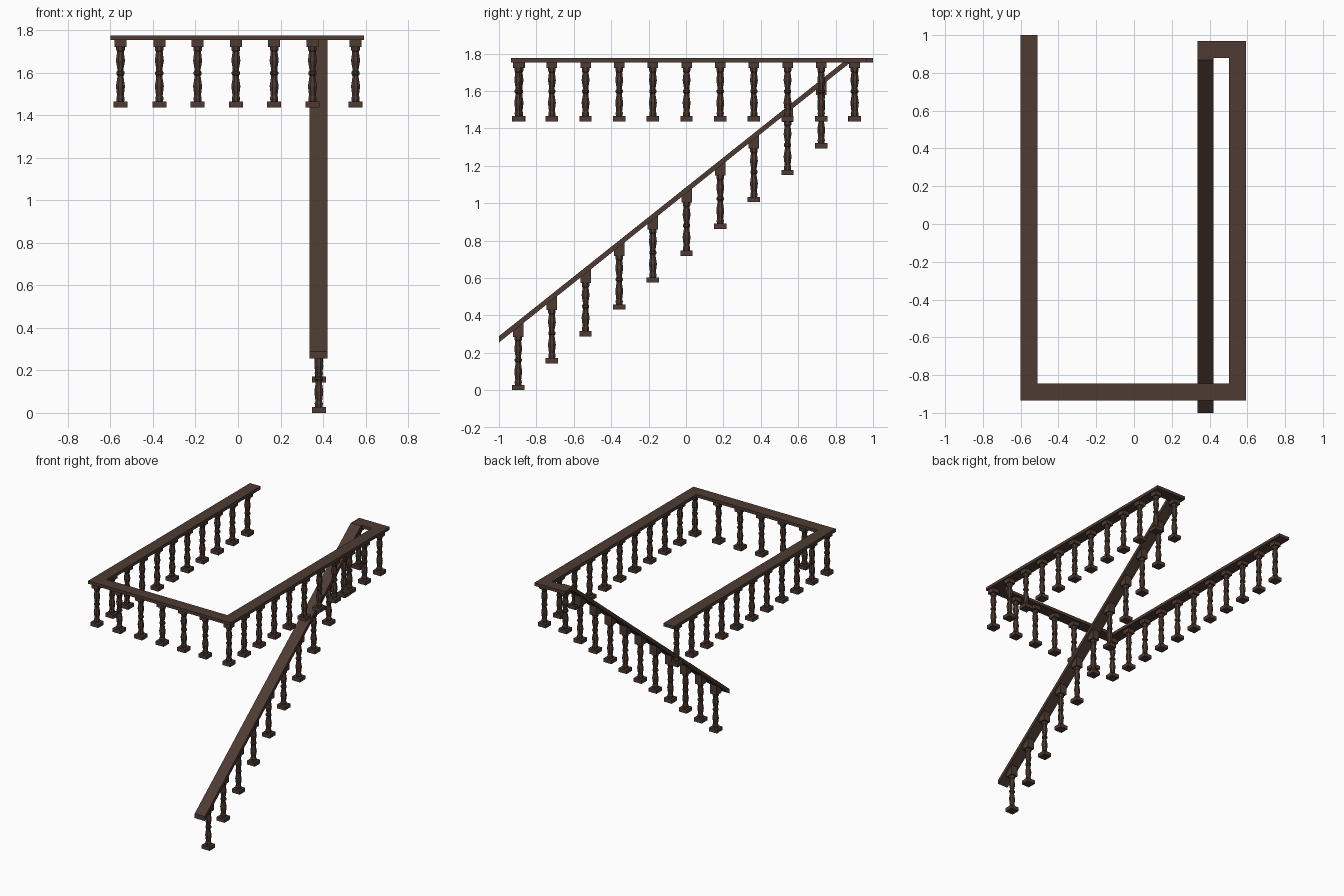
import bpy, bmesh
from math import pi, cos, sin
from mathutils import Vector

if "Cube" in bpy.data.objects:
    bpy.data.objects.remove(bpy.data.objects["Cube"])

wood = bpy.data.materials.new("dark_wood")
wood.diffuse_color = (0.075, 0.045, 0.032, 1)
wood.use_nodes = True
wood.node_tree.nodes["Principled BSDF"].inputs["Base Color"].default_value = wood.diffuse_color


def finish(bm, name):
    bmesh.ops.recalc_face_normals(bm, faces=bm.faces)
    me = bpy.data.meshes.new(name)
    bm.to_mesh(me)
    bm.free()
    me.materials.append(wood)
    ob = bpy.data.objects.new(name, me)
    bpy.context.collection.objects.link(ob)
    return ob


def prism(name, points, offset):
    bm = bmesh.new()
    face = bm.faces.new([bm.verts.new(p) for p in points])
    new = bmesh.ops.extrude_face_region(bm, geom=[face])["geom"]
    bmesh.ops.translate(bm, vec=Vector(offset),
                        verts=[v for v in new if isinstance(v, bmesh.types.BMVert)])
    return finish(bm, name)


def box(bm, half, z0, z1, slope=0.0):
    vs = bmesh.ops.create_cube(bm, size=1)["verts"]
    for v in vs:
        top = v.co.z > 0
        v.co.x *= 2 * half
        v.co.y *= 2 * half
        v.co.z = z1 + slope * v.co.y if top else z0


# turned shaft: (height, radius)
PROFILE = [(0.026, 0.019), (0.045, 0.021), (0.055, 0.017), (0.10, 0.023),
           (0.14, 0.016), (0.15, 0.016), (0.156, 0.021), (0.166, 0.021),
           (0.172, 0.016), (0.182, 0.016), (0.22, 0.023), (0.262, 0.017),
           (0.27, 0.022), (0.285, 0.022)]
SIDES = 8


def baluster_mesh(name, top, slope):
    bm = bmesh.new()
    box(bm, 0.033, 0, 0.028)
    box(bm, 0.028, 0.285, top, slope)
    rings = [[bm.verts.new((r * cos(2 * pi * (k + .5) / SIDES),
                            r * sin(2 * pi * (k + .5) / SIDES), z))
              for k in range(SIDES)] for z, r in PROFILE]
    for a, b in zip(rings, rings[1:]):
        for k in range(SIDES):
            j = (k + 1) % SIDES
            bm.faces.new((a[k], a[j], b[j], b[k]))
    return finish(bm, name)


def place(source, name, spots):
    for p in spots:
        ob = bpy.data.objects.new(name, source.data)
        ob.location = p
        bpy.context.collection.objects.link(ob)


# landing handrail, open at the back
outline = [(-.6, 1), (-.6, -.935), (.592, -.935), (.592, .968), (.422, .968),
           (.422, .88), (.503, .88), (.503, -.845), (-.51, -.845), (-.51, 1)]
prism("landing_handrail", [(x, y, 1.753) for x, y in outline], (0, 0, .023))

# sloped stair handrail with a short level end
side = [(-1, .255), (-1, .289), (.868, 1.776), (.968, 1.776), (.968, 1.753), (.88, 1.753)]
prism("stair_handrail", [(.337, y, z) for y, z in side], (.085, 0, 0))

# balusters
Z = 1.437
STEP = 0.18
level = baluster_mesh("landing_baluster", 0.317, 0)
level.location = (.38, .9, Z)
place(level, "landing_baluster",
      [(x, -.897 + STEP * i, Z) for x in (-.553, .553) for i in range(11)])
place(level, "landing_baluster", [(-.37 + STEP * i, -.89, Z) for i in range(5)])
sloped = baluster_mesh("stair_baluster", 0.337, 0.797)
sloped.location = (.38, -.897, 0)
place(sloped, "stair_baluster",
      [(.38, -.897 + STEP * i, .1437 * i) for i in range(1, 10)])
